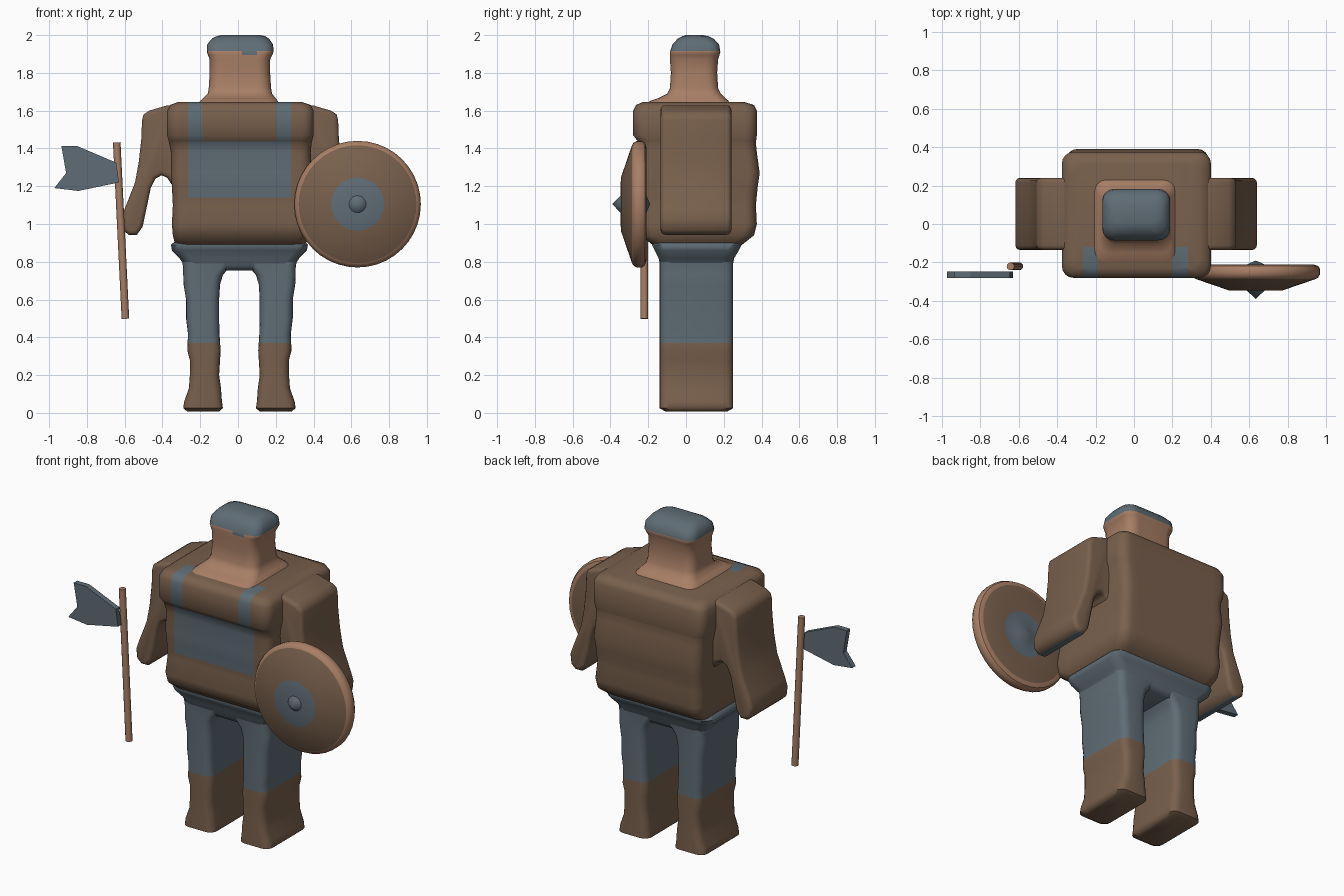
import bpy
import bmesh
from math import cos, sin, pi, radians, hypot
from mathutils import Vector

cube = bpy.data.objects.get("Cube")
if cube:
    bpy.data.objects.remove(cube, do_unlink=True)


def material(name, rgb):
    m = bpy.data.materials.new(name)
    m.use_nodes = True
    m.diffuse_color = (*rgb, 1)
    m.node_tree.nodes["Principled BSDF"].inputs["Base Color"].default_value = (*rgb, 1)
    return m


MATS = [material("leather brown", (0.19, 0.117, 0.073)),
        material("slate blue", (0.115, 0.152, 0.18)),
        material("warm tan", (0.39, 0.21, 0.13))]
BROWN, SLATE, TAN = range(3)


def finish(name, bm, rule, angle=60):
    """Turn a bmesh into an object, colouring each face by the rule(centre, normal)."""
    bmesh.ops.recalc_face_normals(bm, faces=bm.faces[:])
    for f in bm.faces:
        f.material_index = rule(f.calc_center_median(), f.normal)
    mesh = bpy.data.meshes.new(name)
    bm.to_mesh(mesh)
    bm.free()
    for m in MATS:
        mesh.materials.append(m)
    ob = bpy.data.objects.new(name, mesh)
    bpy.context.collection.objects.link(ob)
    bpy.ops.object.select_all(action='DESELECT')
    ob.select_set(True)
    bpy.context.view_layer.objects.active = ob
    bpy.ops.object.shade_smooth_by_angle(angle=radians(angle))
    return ob


def loft(rings, radius, segs=4):
    """Stack rounded rectangles given as (z, x0, x1, y0, y1)."""
    bm = bmesh.new()
    loops = []
    for z, x0, x1, y0, y1 in rings:
        r = min(radius, (x1 - x0) / 2.05, (y1 - y0) / 2.05)
        corners = [(x1 - r, y1 - r), (x0 + r, y1 - r), (x0 + r, y0 + r), (x1 - r, y0 + r)]
        loop = []
        for i, (cx, cy) in enumerate(corners):
            for s in range(segs + 1):
                a = (i + s / segs) * pi / 2
                loop.append(bm.verts.new((cx + r * cos(a), cy + r * sin(a), z)))
        loops.append(loop)
    n = len(loops[0])
    for a, b in zip(loops, loops[1:]):
        for i in range(n):
            j = (i + 1) % n
            bm.faces.new((a[i], a[j], b[j], b[i]))
    bm.faces.new(loops[0][::-1])
    bm.faces.new(loops[-1])
    return bm


def cut(bm, axis, *positions):
    """Slice the mesh so that painted areas get clean borders."""
    for p in positions:
        co, no = Vector(), Vector()
        co[axis], no[axis] = p, 1
        geom = bm.verts[:] + bm.edges[:] + bm.faces[:]
        bmesh.ops.bisect_plane(bm, geom=geom, plane_co=co, plane_no=no)


def slab(points, y0, y1, bevel=0):
    """Extrude a front outline through y, rounding its front and back rims."""
    bm = bmesh.new()
    front = bm.faces.new([bm.verts.new((x, y0, z)) for x, z in points])
    geom = bmesh.ops.extrude_face_region(bm, geom=[front], use_keep_orig=True)["geom"]
    moved = [v for v in geom if isinstance(v, bmesh.types.BMVert)]
    bmesh.ops.translate(bm, verts=moved, vec=(0, y1 - y0, 0))
    if bevel:
        rims = [e for e in bm.edges if abs(e.verts[0].co.y - e.verts[1].co.y) < 1e-5]
        bmesh.ops.bevel(bm, geom=rims, offset=bevel, segments=3, profile=0.5,
                        affect='EDGES', clamp_overlap=True)
    return bm


# Torso with a painted chest panel and two shoulder straps
torso = loft([(0.86, -.30, .32, -.14, .25), (0.90, -.335, .36, -.19, .31),
              (0.94, -.345, .385, -.24, .36), (1.0, -.35, .39, -.255, .375),
              (1.1, -.345, .38, -.24, .37), (1.2, -.35, .385, -.245, .38),
              (1.27, -.355, .39, -.25, .39), (1.38, -.355, .385, -.24, .375),
              (1.43, -.365, .39, -.25, .37), (1.47, -.375, .40, -.28, .375),
              (1.6, -.375, .40, -.28, .375), (1.63, -.36, .385, -.265, .36),
              (1.645, -.32, .34, -.23, .31)], 0.06)
cut(torso, 0, -.265, -.19, .20, .28)
cut(torso, 1, -.12)
cut(torso, 2, .89, 1.14, 1.44)


def torso_colour(c, n):
    if c.z < .89:
        return SLATE
    if c.y < -.12 and -.265 < c.x < .28 and c.z > 1.14:
        if c.z < 1.44 or c.x < -.19 or c.x > .20:
            return SLATE
    return BROWN


finish("torso", torso, torso_colour)

# Head, neck and hair cap with a small fringe
head = loft([(1.635, -.21, .22, -.21, .235), (1.652, -.20, .21, -.19, .225),
             (1.665, -.185, .20, -.15, .21), (1.69, -.16, .18, -.10, .185),
             (1.72, -.155, .175, -.085, .17), (1.8, -.15, .17, -.08, .165),
             (1.87, -.15, .17, -.085, .17), (1.91, -.165, .188, -.085, .182),
             (1.95, -.163, .186, -.072, .175), (1.98, -.14, .165, -.045, .148),
             (1.994, -.115, .145, -.02, .12), (2.0, -.09, .12, 0, .09)], 0.06)
cut(head, 0, .02, .1)
cut(head, 2, 1.895, 1.915)
finish("head", head, lambda c, n: SLATE if c.z > 1.915 or
       (c.z > 1.895 and c.y < 0 and .02 < c.x < .1) else TAN)

# Hips
finish("hips", loft([(.755, -.27, .285, -.12, .23), (.78, -.285, .30, -.138, .248),
                     (.82, -.31, .325, -.145, .255), (.86, -.35, .365, -.165, .28),
                     (.89, -.355, .37, -.18, .295), (.92, -.32, .34, -.17, .28)], 0.06),
       lambda c, n: SLATE)

# Legs with boots
for side, shift in (("right", 0), ("left", .015)):
    rows = [(.008, -.27, -.10), (.025, -.29, -.08), (.06, -.285, -.085), (.13, -.26, -.09),
            (.2, -.255, -.10), (.28, -.255, -.095), (.33, -.268, -.092), (.42, -.265, -.098),
            (.5, -.275, -.10), (.6, -.275, -.10), (.68, -.288, -.095), (.73, -.29, -.08),
            (.765, -.29, -.05), (.80, -.295, -.02)]
    rings = []
    for i, (z, a, b) in enumerate(rows):
        if side == "left":
            a, b = -b + shift, -a + shift
        inset = .03 if i == 0 else 0
        rings.append((z, a, b, -.14 + inset, .25 - inset))
    leg = loft(rings, 0.045)
    cut(leg, 2, .37)
    finish(side + "_leg", leg, lambda c, n: BROWN if c.z < .37 else SLATE)

# Arms, with a dark palm under each hand
outline = [(-.30, 1.63), (-.375, 1.628), (-.47, 1.6), (-.5, 1.58), (-.508, 1.55),
           (-.512, 1.45), (-.525, 1.33), (-.545, 1.22), (-.6, 1.08), (-.617, 1.03),
           (-.61, .97), (-.58, .943), (-.535, .943), (-.505, .985), (-.485, 1.08),
           (-.462, 1.19), (-.437, 1.24), (-.405, 1.258), (-.375, 1.245), (-.345, 1.2),
           (-.30, 1.2)]
for side, sign, shift in (("right", 1, 0), ("left", -1, .022)):
    arm = slab([(sign * x + shift, z) for x, z in outline], -.135, .24, .025)
    finish(side + "_arm", arm,
           lambda c, n: SLATE if c.z < .965 and n.z < -.75 else BROWN)

# Round shield, turned from a profile of (radius, y)
profile = [(.0, -.19), (.05, -.212), (.14, -.212), (.3, -.21), (.325, -.218), (.335, -.235),
           (.335, -.26), (.325, -.278), (.312, -.286), (.14, -.345), (.045, -.347), (.0, -.39)]
bm = bmesh.new()
verts = [bm.verts.new((r, y, 0)) for r, y in profile]
edges = [bm.edges.new(pair) for pair in zip(verts, verts[1:])]
bmesh.ops.spin(bm, geom=verts + edges, cent=(0, 0, 0), axis=(0, 1, 0),
               angle=2 * pi, steps=40)
bmesh.ops.remove_doubles(bm, verts=bm.verts[:], dist=1e-4)


def shield_colour(c, n):
    r = hypot(c.x, c.z)
    return SLATE if r < .14 else TAN if r > .308 else BROWN


shield = finish("shield", bm, shield_colour, 35)
shield.location = (.633, 0, 1.105)

# Axe handle
top, bottom = Vector((-.642, -.22, 1.432)), Vector((-.596, -.22, .498))
bm = bmesh.new()
bmesh.ops.create_cone(bm, cap_ends=True, segments=12, radius1=.02, radius2=.02,
                      depth=(top - bottom).length)
handle = finish("axe_handle", bm, lambda c, n: TAN, 40)
handle.location = (top + bottom) / 2
handle.rotation_euler = (top - bottom).to_track_quat('Z', 'Y').to_euler()

# Axe blade
blade = slab([(-.935, 1.412), (-.85, 1.412), (-.645, 1.325), (-.63, 1.22),
              (-.845, 1.175), (-.972, 1.19), (-.91, 1.27)], -.28, -.246)
finish("axe_blade", blade, lambda c, n: SLATE, 20)
